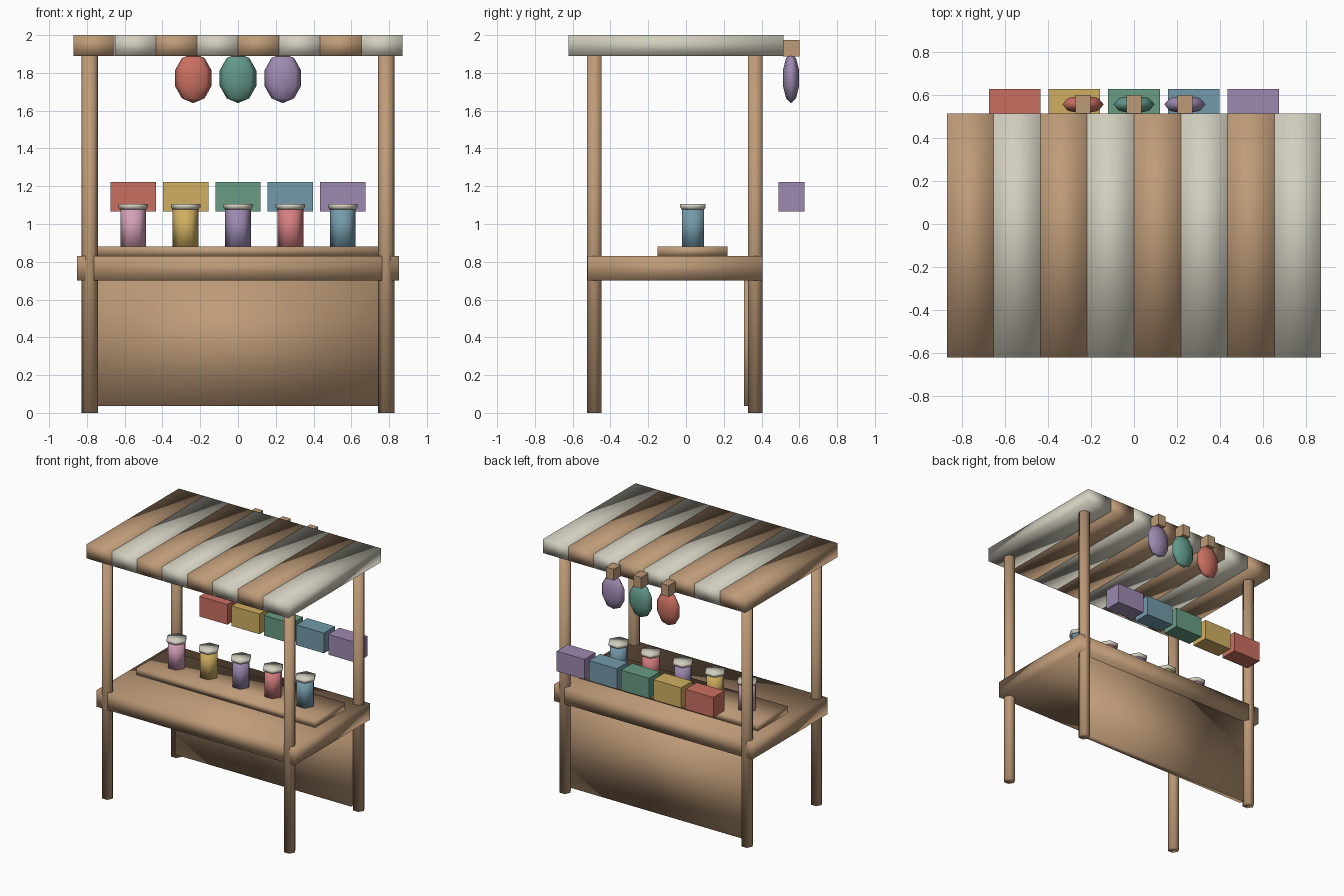
import bpy
import bmesh
import math
from mathutils import Matrix, Vector

if "Cube" in bpy.data.objects:
    bpy.data.objects.remove(bpy.data.objects["Cube"], do_unlink=True)


def make_material(name, rgb):
    """Material from 0-255 display values, stored as linear."""
    linear = [((c / 255 + 0.055) / 1.055) ** 2.4 for c in rgb]
    mat = bpy.data.materials.new(name)
    mat.use_nodes = True
    mat.diffuse_color = (*linear, 1)
    shader = mat.node_tree.nodes["Principled BSDF"]
    shader.inputs["Base Color"].default_value = (*linear, 1)
    shader.inputs["Roughness"].default_value = 0.8
    return mat


wood = make_material("wood", (190, 155, 120))
cream = make_material("cream cloth", (210, 207, 191))
pink = make_material("pink", (212, 160, 184))
yellow = make_material("yellow", (208, 175, 98))
purple = make_material("purple", (158, 138, 177))
rose = make_material("rose", (213, 126, 128))
blue = make_material("blue", (116, 154, 170))
red = make_material("red", (202, 112, 97))
green = make_material("green", (104, 156, 131))
teal = make_material("teal", (98, 152, 138))


def finish(name, bm, mat, smooth):
    bmesh.ops.recalc_face_normals(bm, faces=bm.faces)
    for face in bm.faces:
        face.smooth = smooth
    mesh = bpy.data.meshes.new(name)
    bm.to_mesh(mesh)
    bm.free()
    mesh.materials.append(mat)
    obj = bpy.data.objects.new(name, mesh)
    bpy.context.collection.objects.link(obj)
    return obj


def box(name, low, high, mat, smooth=False):
    low, high = Vector(low), Vector(high)
    bm = bmesh.new()
    bmesh.ops.create_cube(bm, size=1)
    bmesh.ops.scale(bm, vec=high - low, verts=bm.verts)
    bmesh.ops.translate(bm, vec=(low + high) / 2, verts=bm.verts)
    return finish(name, bm, mat, smooth)


def hex_prism(name, x, y, profile, mat):
    """Six-sided turned solid with corners on the x axis; profile is (radius, z)."""
    bm = bmesh.new()
    rings = []
    for r, z in profile:
        angles = [math.radians(60 * i) for i in range(6)]
        rings.append([bm.verts.new((x + r * math.cos(a), y + r * math.sin(a), z))
                      for a in angles])
    for a, b in zip(rings, rings[1:]):
        for i in range(6):
            j = (i + 1) % 6
            bm.faces.new((a[i], a[j], b[j], b[i]))
    bm.faces.new(rings[0])
    bm.faces.new(rings[-1])
    return finish(name, bm, mat, True)


# Corner posts
for side, x in (("left", 0.785), ("right", -0.785)):
    for end, y in (("front", -0.485), ("back", 0.367)):
        hex_prism(f"{end}_{side}_post", x, y, [(0.044, 0), (0.044, 1.9)], wood)

# Counter, raised shelf and rear panel
box("counter", (-0.853, -0.521, 0.70), (0.853, 0.405, 0.83), wood, True)
box("display_shelf", (-0.77, -0.15, 0.83), (0.77, 0.22, 0.882), wood, True)
box("back_panel", (-0.76, 0.307, 0.037), (0.76, 0.36, 0.70), wood, True)

# Striped awning
stripe = 1.74 / 8
for i in range(8):
    x = -0.87 + i * stripe
    box(f"awning_stripe_{i + 1}", (x, -0.622, 1.89), (x + stripe, 0.515, 2.0),
        cream if i % 2 else wood, True)

# Jars with lids on the shelf
spacing = 0.2775
for i, mat in enumerate((pink, yellow, purple, rose, blue)):
    x = (i - 2) * spacing
    hex_prism(f"jar_{i + 1}", x, 0.037, [(0.068, 0.88), (0.068, 1.08)], mat)
    hex_prism(f"jar_lid_{i + 1}", x, 0.037,
              [(0.069, 1.077), (0.078, 1.088), (0.078, 1.105)], cream)

# Row of goods boxes behind the stall
for i, mat in enumerate((red, yellow, green, blue, purple)):
    x = (i - 2) * spacing
    box(f"goods_box_{i + 1}", (x - 0.12, 0.49, 1.065), (x + 0.12, 0.627, 1.222), mat)

# Hanging lanterns with their wooden blocks
for i, mat in enumerate((red, teal, purple)):
    x = (i - 1) * 0.237
    box(f"lantern_block_{i + 1}", (x - 0.034, 0.513, 1.887), (x + 0.034, 0.6, 1.975), wood)
    bm = bmesh.new()
    bmesh.ops.create_uvsphere(bm, u_segments=8, v_segments=5, radius=1)
    bmesh.ops.transform(bm, verts=bm.verts, matrix=Matrix.Translation((x, 0.556, 1.772))
                        @ Matrix.Diagonal((0.102, 0.045, 0.132, 1)))
    finish(f"lantern_{i + 1}", bm, mat, True)
